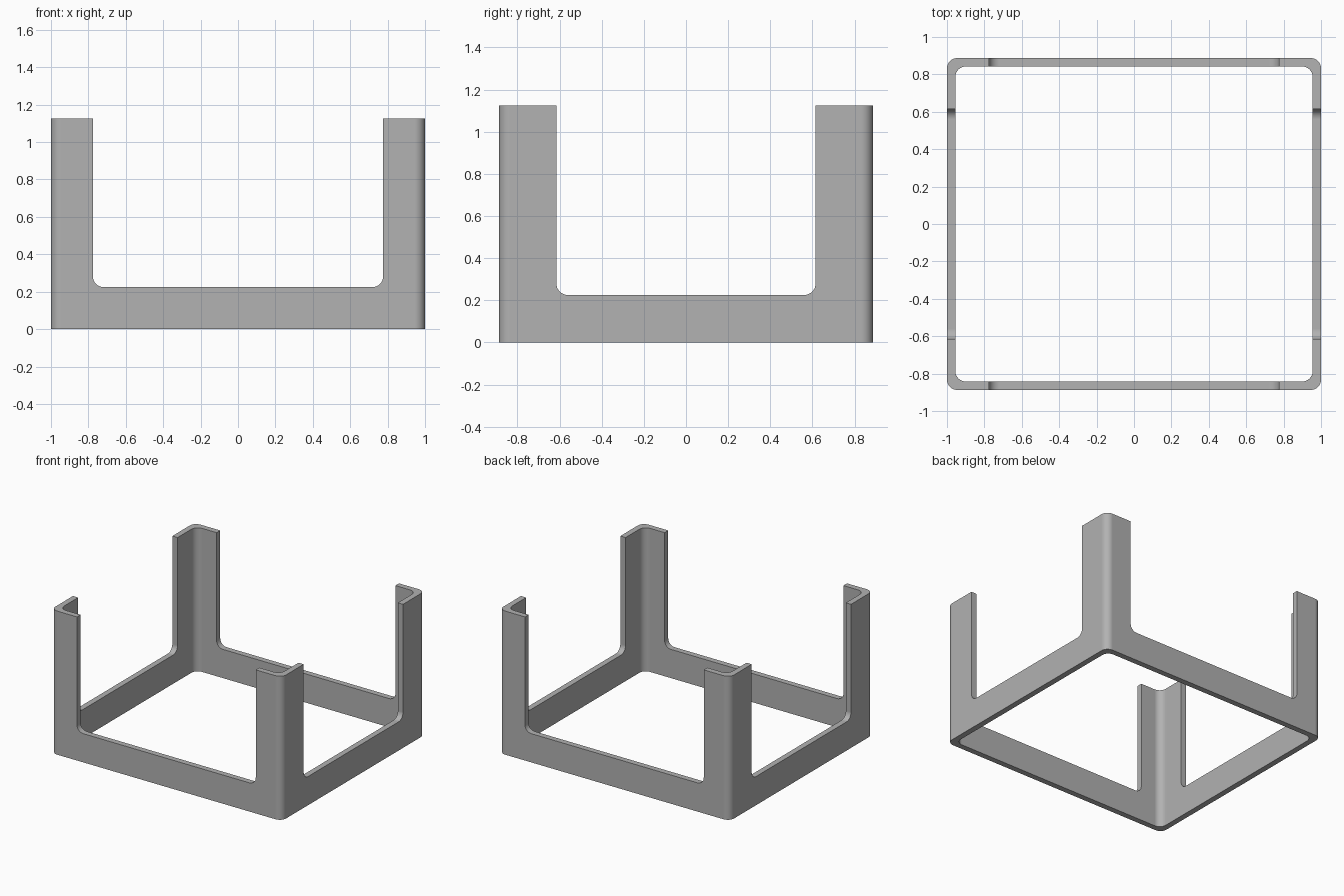
import bpy, bmesh, math
from mathutils import Matrix

cube = bpy.data.objects.get("Cube")
if cube:
    bpy.data.objects.remove(cube, do_unlink=True)

HALF_X, HALF_Y, HEIGHT = 1.0, 0.887, 1.125
WALL, RADIUS = 0.045, 0.055
RAIL_TOP = 0.225

grey = bpy.data.materials.new("plain grey")
grey.use_nodes = True
colour = (0.445, 0.445, 0.445, 1)
grey.diffuse_color = colour
grey.node_tree.nodes["Principled BSDF"].inputs["Base Color"].default_value = colour


def rounded_prism(name, half_w, half_h, depth, matrix=Matrix()):
    """Rounded rectangle in XY, extruded upwards by depth, then placed by matrix."""
    bm = bmesh.new()
    steps = 8
    ring = []
    for corner, (sx, sy) in enumerate([(1, 1), (-1, 1), (-1, -1), (1, -1)]):
        for i in range(steps + 1):
            a = (corner + i / steps) * math.pi / 2
            x = sx * (half_w - RADIUS) + RADIUS * math.cos(a)
            y = sy * (half_h - RADIUS) + RADIUS * math.sin(a)
            ring.append(bm.verts.new((x, y, 0)))
    base = bm.faces.new(ring)
    top = bmesh.ops.extrude_face_region(bm, geom=[base])["geom"]
    verts = [v for v in top if isinstance(v, bmesh.types.BMVert)]
    bmesh.ops.translate(bm, vec=(0, 0, depth), verts=verts)
    bmesh.ops.recalc_face_normals(bm, faces=bm.faces[:])
    bm.transform(matrix)
    mesh = bpy.data.meshes.new(name)
    bm.to_mesh(mesh)
    bm.free()
    mesh.materials.append(grey)
    obj = bpy.data.objects.new(name, mesh)
    bpy.context.collection.objects.link(obj)
    return obj


def slot_cutter(name, half_width, turn):
    """Upright slot, open at the top, running through a pair of opposite walls."""
    half_h = 0.7
    place = (Matrix.Translation((0, 0, RAIL_TOP + half_h)) @ Matrix.Rotation(turn, 4, "Z")
             @ Matrix.Rotation(math.pi / 2, 4, "X") @ Matrix.Translation((0, 0, -1.5)))
    return rounded_prism(name, half_width, half_h, 3, place)


# Solid block, hollowed and slotted into a low frame with four angle posts
frame = rounded_prism("corner_post_frame", HALF_X, HALF_Y, HEIGHT)
cutters = [
    rounded_prism("hollow_cutter", HALF_X - WALL, HALF_Y - WALL, 2,
                  Matrix.Translation((0, 0, -0.4))),
    slot_cutter("front_back_slot_cutter", 0.775, 0),
    slot_cutter("side_slot_cutter", 0.615, math.pi / 2),
]
bpy.context.view_layer.objects.active = frame
for cutter in cutters:
    cutter.hide_render = True
    cut = frame.modifiers.new(cutter.name, "BOOLEAN")
    cut.operation = "DIFFERENCE"
    cut.solver = "EXACT"
    cut.object = cutter
    bpy.ops.object.modifier_apply(modifier=cut.name)
    bpy.data.objects.remove(cutter, do_unlink=True)

# Smooth the rounded corners while the flat walls stay flat
bpy.ops.object.select_all(action="DESELECT")
frame.select_set(True)
bpy.ops.object.shade_smooth_by_angle(angle=math.radians(30))
weighted = frame.modifiers.new("flat_walls", "WEIGHTED_NORMAL")
weighted.keep_sharp = True
